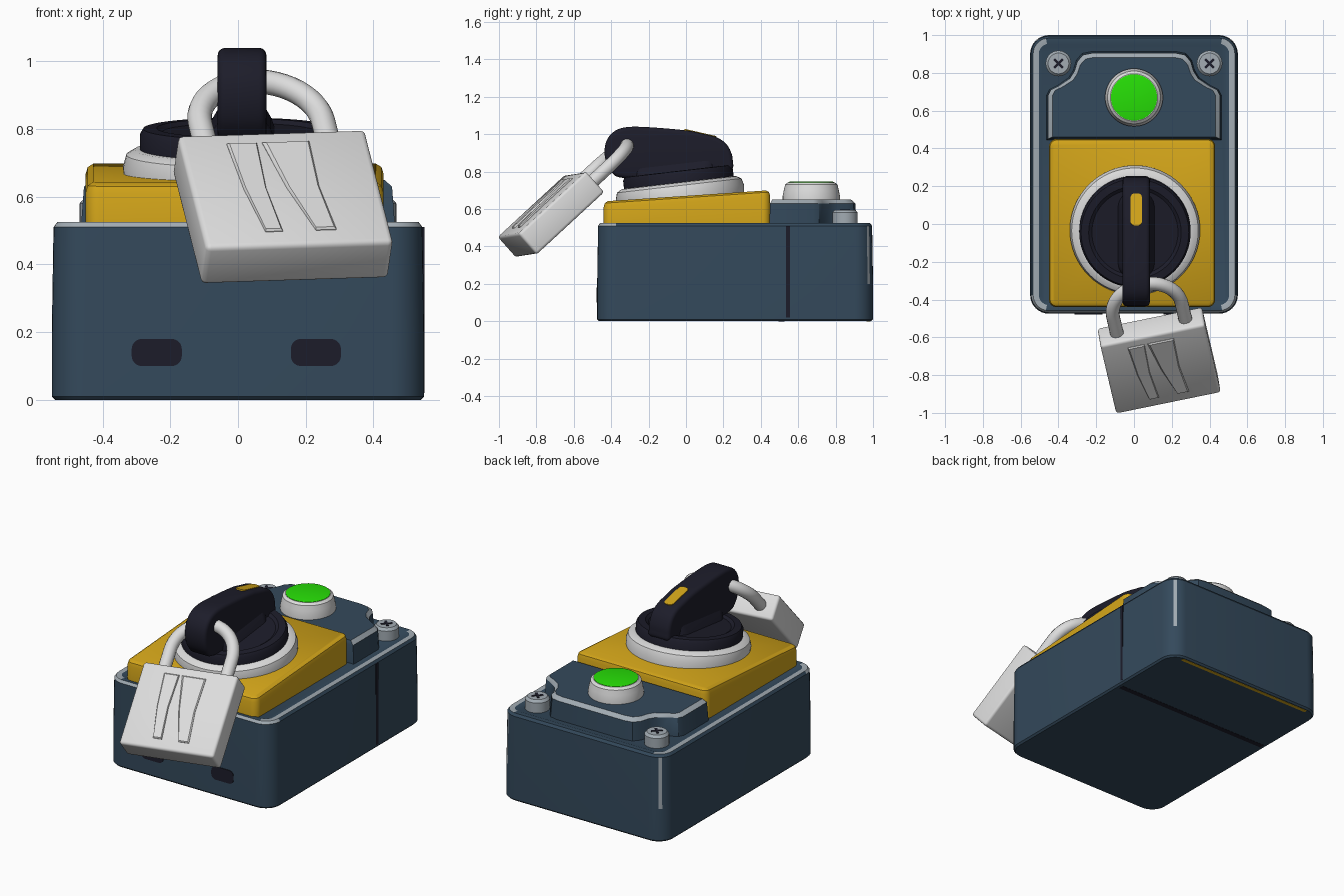
import bpy, bmesh, math
from mathutils import Matrix, Vector

if "Cube" in bpy.data.objects:
    bpy.data.objects.remove(bpy.data.objects["Cube"])

def material(name, r, g, b):
    m = bpy.data.materials.new(name)
    m.diffuse_color = (r, g, b, 1)
    m.use_nodes = True
    m.node_tree.nodes["Principled BSDF"].inputs["Base Color"].default_value = m.diffuse_color
    return m

BLUE = material("slate_blue", .034, .067, .106)
YELLOW = material("signal_yellow", .65, .375, .01)
BLACK = material("near_black", .012, .012, .023)
WHITE = material("light_grey", .72, .72, .72)
GREEN = material("bright_green", .02, .74, .002)
EDGE = material("worn_edge_grey", .36, .41, .45)

def finish(name, bm, mats, matrix=None):
    bmesh.ops.recalc_face_normals(bm, faces=bm.faces)
    me = bpy.data.meshes.new(name)
    bm.to_mesh(me)
    bm.free()
    for m in mats:
        me.materials.append(m)
    ob = bpy.data.objects.new(name, me)
    bpy.context.collection.objects.link(ob)
    if matrix:
        ob.matrix_world = matrix
    bpy.context.view_layer.objects.active = ob
    for o in bpy.context.selected_objects:
        o.select_set(False)
    ob.select_set(True)
    bpy.ops.object.shade_smooth_by_angle(angle=math.radians(35))
    return ob

def loft(name, rings, mats, matrix=None, rule=None, bevel=0):
    """Skin equal-length rings and cap both ends; rule(band, centre) gives the material."""
    bm = bmesh.new()
    vs = [[bm.verts.new(p) for p in r] for r in rings]
    n = len(rings[0])
    bm.faces.new(vs[0])
    bm.faces.new(vs[-1])
    for k in range(len(vs) - 1):
        for i in range(n):
            j = (i + 1) % n
            f = bm.faces.new((vs[k][i], vs[k][j], vs[k + 1][j], vs[k + 1][i]))
            if rule:
                f.material_index = rule(k, f.calc_center_median())
    if bevel:
        bmesh.ops.recalc_face_normals(bm, faces=bm.faces)
        caps = [e for e in bm.edges if any(len(f.verts) > 4 for f in e.link_faces)]
        bmesh.ops.bevel(bm, geom=caps, offset=bevel, segments=4, profile=.5, affect='EDGES')
    return finish(name, bm, mats, matrix)

def rrect(x0, x1, y0, y1, r, inset=0, n=8):
    x0, x1, y0, y1 = x0 + inset, x1 - inset, y0 + inset, y1 - inset
    r = max(r - inset, .004)
    pts = []
    for q, (cx, cy) in enumerate(((x1 - r, y1 - r), (x0 + r, y1 - r), (x0 + r, y0 + r), (x1 - r, y0 + r))):
        for i in range(n + 1):
            a = (q + i / n) * math.pi / 2
            pts.append((cx + r * math.cos(a), cy + r * math.sin(a)))
    return pts

def lift(pts, z):
    return [(x, y, z(y) if callable(z) else z) for x, y in pts]

def lathe(name, profile, mat, matrix, n=64):
    ring = [(math.cos(2 * math.pi * i / n), math.sin(2 * math.pi * i / n)) for i in range(n)]
    return loft(name, [[(r * c, r * s, h) for c, s in ring] for r, h in profile], [mat], matrix)

def block(name, centre, size, mat, matrix=Matrix(), bevel=0):
    bm = bmesh.new()
    bmesh.ops.create_cube(bm, size=1, matrix=Matrix.Translation(centre) @ Matrix.Diagonal((*size, 1)))
    if bevel:
        bmesh.ops.bevel(bm, geom=bm.edges[:], offset=bevel, segments=3, profile=.5, affect='EDGES')
    return finish(name, bm, [mat], matrix)

# Enclosure with worn rim and back corners
def box(inset):
    return rrect(-.55, .55, -.475, 1.0, .1, inset)

def box_rule(k, c):
    if k == 4:
        return int(abs(c.x) > .46)
    if k == 3:
        return int(c.y < -.3)
    d = math.degrees(math.atan2(c.y - .9, abs(c.x) - .45))
    corner = c.y > .9 and abs(c.x) > .45 and 40 < d < 52
    return int(k == 2 and corner)

loft("enclosure", [lift(box(i), z) for i, z in
     ((.01, 0), (0, .01), (0, .2), (.005, .51), (.016, .525), (.046, .525), (.06, .52))],
     [BLUE, EDGE], rule=box_rule)

# Front knockouts, side seams and underside seam
for s, x in (("left", -.24), ("right", .23)):
    loft(f"knockout_{s}", [lift(rrect(-.074, .074, -.04, .04, .03), z) for z in (-.004, .005)],
         [BLACK], Matrix.Translation((x, -.474, .14)) @ Matrix.Rotation(math.pi / 2, 4, 'X'))
block("side_seam_rear", (.546, .545, .265), (.01, .02, .49), BLACK)
block("underside_seam", (0, .51, .002), (1.05, .032, .006), BLACK)
block("underside_strip", (0, .975, .002), (.92, .022, .006), YELLOW)

# Sloping yellow plate
def slope(d):
    return lambda y: .67 + .067 * y - d

loft("yellow_plate", [lift(rrect(-.45, .43, -.44, .45, .04, i), z) for i, z in
     ((0, .51), (0, slope(.03)), (.006, slope(.01)), (.022, slope(0)))], [YELLOW])

# Rear housing with scooped corners for the screws and a worn top edge
half = [(.455, .45), (.455, .68), (.44, .71), (.40, .73), (.34, .77), (.315, .81),
        (.30, .86), (.27, .895), (.22, .905)]
outline = half + [(-x, y) for x, y in reversed(half)]

def shrink(f):
    return [(x * f, .68 + (y - .68) * (f if y < .7 else f - (1 - f))) for x, y in outline]

loft("button_housing", [lift(shrink(f), z) for f, z in ((1.02, .51), (1.0, .63), (.95, .65))],
     [BLUE, EDGE], rule=lambda k, c: int(k == 1 and c.y > .48))

# Screws with cross slots
for s, x in (("left", -.4), ("right", .4)):
    m = Matrix.Translation((x, .85, 0))
    lathe(f"screw_{s}", ((.068, .51), (.068, .58), (.055, .595)), EDGE, m, 32)
    for i in (0, 1):
        block(f"screw_slot_{s}_{i}", (0, 0, .595), (.065, .014, .006), BLACK,
              m @ Matrix.Rotation(math.pi / 4 + i * math.pi / 2, 4, 'Z'))

# Push button
m = Matrix.Translation((0, .67, 0))
lathe("button_collar", ((.153, .64), (.153, .67), (.147, .70), (.14, .73), (.125, .742)), WHITE, m)
lathe("green_button", ((.122, .735), (.122, .744), (.115, .746)), GREEN, m)

# Rotary dial: tilted white collar and black disc
m = Matrix.Translation((.005, -.03, .67)) @ Matrix.Rotation(.115, 4, 'X')
lathe("dial_collar", ((.34, -.03), (.345, .02), (.335, .055), (.31, .07), (.29, .072)), WHITE, m)
lathe("dial_disc", ((.295, .06), (.295, .115), (.285, .132), (.245, .134), (.228, .122), (.1, .122)), BLACK, m)

# Dial handle: smooth side profile extruded across x
def smooth(p, n=5):
    p = [Vector(q) for q in p]
    out = []
    for i in range(len(p)):
        a, b, c, d = (p[(i + k) % len(p)] for k in (-1, 0, 1, 2))
        for j in range(n):
            t = j / n
            out.append(.5 * (2 * b + (c - a) * t + (2 * a - 5 * b + 4 * c - d) * t * t
                             + (3 * b - a - 3 * c + d) * t ** 3))
    return out

prof = smooth([(-.432, .87), (-.43, .95), (-.39, 1.01), (-.32, 1.037), (-.2, 1.037), (0, 1.02),
               (.085, 1.003), (.17, .98), (.225, .935), (.25, .86), (.22, .80), (-.05, .765),
               (-.33, .765), (-.4, .80)])
loft("dial_handle", [[(x, p.x, p.y) for p in prof] for x in (-.06, .084)], [BLACK], bevel=.022)
loft("handle_skirt", [lift(rrect(-w, w, -.25, .22, w * .9), z) for w, z in
     ((.105, .1), (.085, .15), (.066, .18))], [BLACK], m @ Matrix.Translation((.007, 0, 0)))
loft("pointer_mark", [lift(rrect(-.03, .03, -.087, .087, .022), z) for z in (-.003, .006)],
     [YELLOW], Matrix.Translation((.012, .076, 1.003)) @ Matrix.Rotation(-.225, 4, 'X'))

# Padlock, in its own slightly skewed frame: x across, y along, z towards the viewer
w = Vector((.985, .155, .014)).normalized()
u = Vector((-.215, .715, .665)).normalized()
L = Matrix((w, u, w.cross(u).normalized())).transposed().to_4x4()
L.translation = (.133, -.722, .57)
block("padlock_body", (0, 0, 0), (.565, .5, .15), WHITE, L, .016)
for i, (a, b, c, d) in enumerate(((-.144, -.053, -.042, -.094), (-.037, .105, .12, .058))):
    rib = [(a, .2), (b, .2), ((b + c) / 2 - .012, 0), (c, -.19), (d, -.19), ((a + d) / 2 - .008, 0)]
    cx = sum(p[0] for p in rib) / 6
    tip = [(cx + (x - cx) * .88, y * .97) for x, y in rib]
    loft(f"padlock_rib_{i}", [lift(rib, .07), lift(rib, .077), lift(tip, .083)], [WHITE], L)

path = [(-.185, .2)] + [(-.185 * math.cos(math.pi * i / 24), .37 + .185 * math.sin(math.pi * i / 24))
                        for i in range(25)] + [(.185, .2)]
shackle = []
for i, p in enumerate(path):
    a, b = Vector(path[max(i - 1, 0)]), Vector(path[min(i + 1, len(path) - 1)])
    t = (b - a).normalized()
    shackle.append([(p[0] - t.y * .036 * math.cos(k * math.pi / 8), p[1] + t.x * .036 * math.cos(k * math.pi / 8),
                     .036 * math.sin(k * math.pi / 8)) for k in range(16)])
loft("padlock_shackle", shackle, [WHITE], L)
